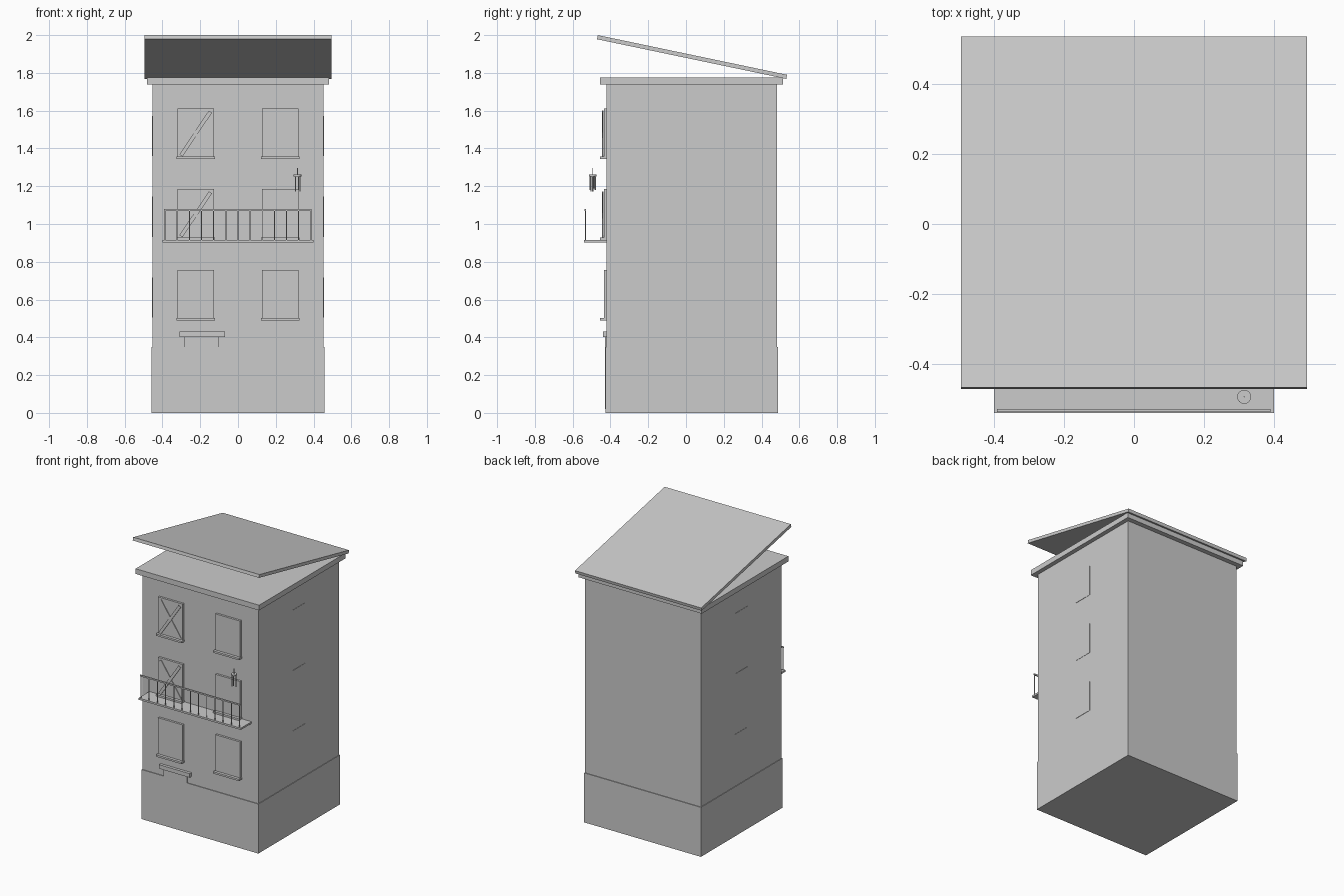
import bpy, math
from mathutils import Vector

if "Cube" in bpy.data.objects:
    bpy.data.objects.remove(bpy.data.objects["Cube"])

GREY = bpy.data.materials.new("plain_grey")
GREY.diffuse_color = (0.6, 0.6, 0.6, 1)
GREY.use_nodes = True
GREY.node_tree.nodes["Principled BSDF"].inputs["Base Color"].default_value = GREY.diffuse_color


def box(name, x, y, z):
    """Box from (min, max) ranges on each axis."""
    lo, hi = Vector((x[0], y[0], z[0])), Vector((x[1], y[1], z[1]))
    bpy.ops.mesh.primitive_cube_add(size=1, location=(lo + hi) / 2)
    o = bpy.context.object
    o.name = name
    o.scale = hi - lo
    bpy.ops.object.transform_apply(location=False, rotation=False, scale=True)
    o.data.materials.append(GREY)
    return o


def rod(name, x, y, z0, z1, r, sides=8):
    """Upright cylinder between two heights."""
    bpy.ops.mesh.primitive_cylinder_add(vertices=sides, radius=r, depth=z1 - z0,
                                        location=(x, y, (z0 + z1) / 2))
    o = bpy.context.object
    o.name = name
    o.data.materials.append(GREY)
    return o


WALL = -0.42  # front wall plane

# Tower body, plinth and cornice
box("walls", (-0.453, 0.453), (WALL, 0.481), (0, 1.75))
box("plinth", (-0.457, 0.457), (-0.425, 0.486), (0, 0.35))
box("cornice", (-0.483, 0.483), (-0.454, 0.514), (1.738, 1.775))

# Tilted roof slab, touching the cornice at the back
pitch = math.atan2(-0.21, 1.002)
roof = box("roof", (-0.494, 0.494), (-0.512, 0.512), (-0.011, 0.011))
roof.rotation_euler.x = pitch
roof.location = (0, 0.032, 1.884)

# Front windows with sills, and side windows on both flanks
for floor in range(3):
    base = 0.502 + 0.4275 * floor
    for cx in (-0.224, 0.224):
        box("front_window", (cx - 0.096, cx + 0.096), (-0.435, WALL), (base, base + 0.255))
        box("window_sill", (cx - 0.101, cx + 0.101), (-0.455, WALL), (base - 0.013, base))
    for s in (-1, 1):
        xs = sorted((s * 0.44, s * 0.455))
        box("side_window", xs, (-0.04, 0.1), (base + 0.002, base + 0.216))
    # Crossed boards over the left windows of the upper floors
    if floor:
        for s, y in ((1, -0.438), (-1, -0.443)):
            board = box("board", (-0.14, 0.14), (-0.0025, 0.0025), (-0.01, 0.01))
            board.location = (-0.224, y, base + 0.122)
            board.rotation_euler.y = s * math.radians(56)

# Door and lintel
box("door", (-0.285, -0.1), (-0.428, WALL), (0.02, 0.41))
box("door_lintel", (-0.31, -0.07), (-0.44, WALL), (0.402, 0.43))

# Balcony with railing
box("balcony_floor", (-0.4, 0.4), (-0.54, WALL), (0.903, 0.916))
box("balcony_rail", (-0.392, 0.39), (-0.537, -0.529), (1.07, 1.08))
for i in range(13):
    rod("baluster", -0.386 + i * 0.0643, -0.533, 0.915, 1.072, 0.003, 6)

# Wind chime hanging above the balcony
cx, cy = 0.315, -0.494
rod("chime_plate", cx, cy, 1.252, 1.261, 0.02, 16)
rod("chime_cord", cx, cy, 1.26, 1.297, 0.002, 6)
for i in range(5):
    a = math.tau * i / 5
    rod("chime_tube", cx + 0.014 * math.cos(a), cy + 0.014 * math.sin(a),
        1.172 + 0.008 * (i % 3), 1.253, 0.003, 6)
